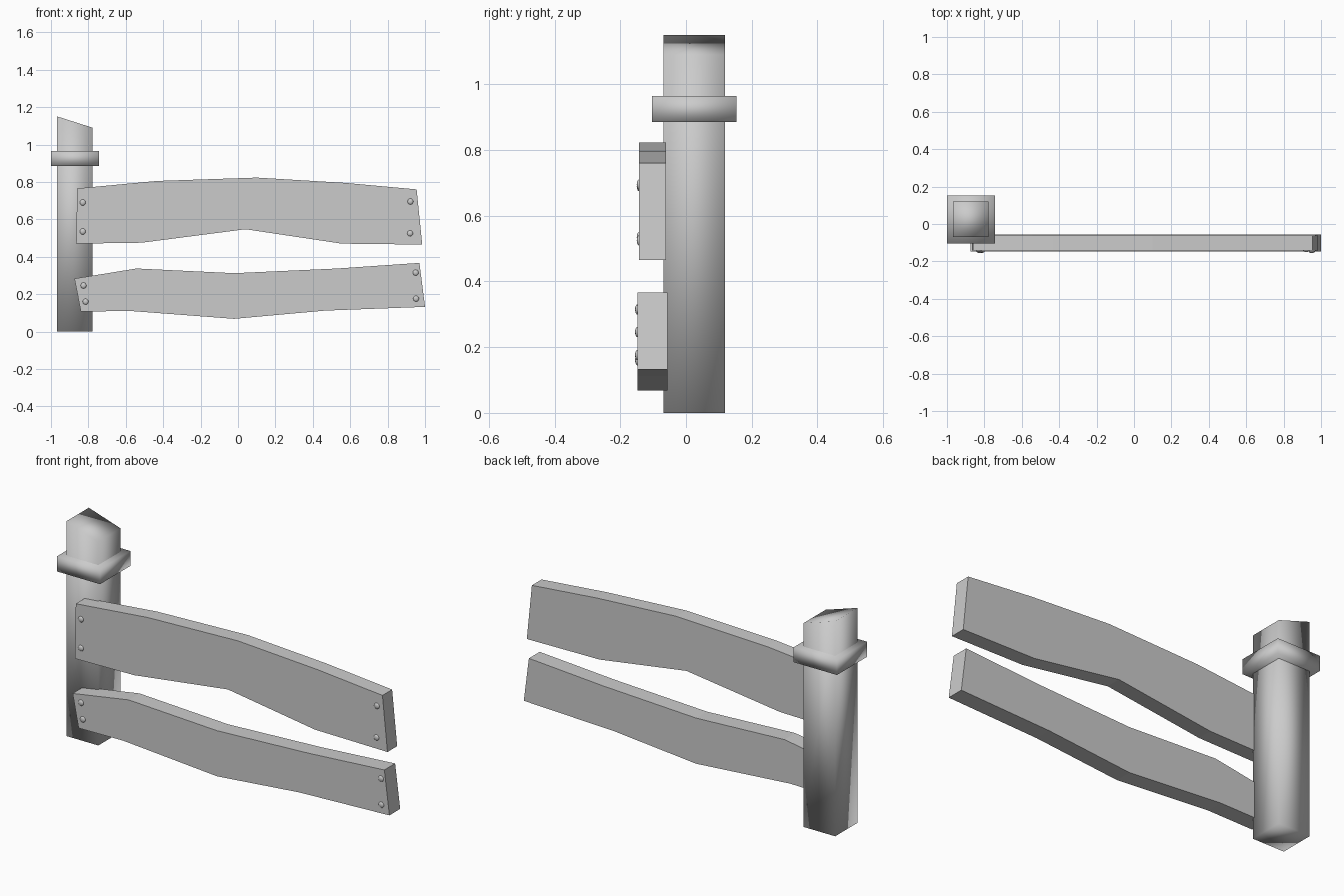
import bpy, bmesh, math

if "Cube" in bpy.data.objects:
    bpy.data.objects.remove(bpy.data.objects["Cube"])


def finish(name, bm, smooth=False):
    bmesh.ops.recalc_face_normals(bm, faces=bm.faces[:])
    for f in bm.faces:
        f.smooth = smooth
    me = bpy.data.meshes.new(name)
    bm.to_mesh(me)
    bm.free()
    ob = bpy.data.objects.new(name, me)
    bpy.context.collection.objects.link(ob)
    return ob


def loft(bm, rings):
    """Bridge equal-sided vertex rings and cap both ends."""
    vs = [[bm.verts.new(p) for p in r] for r in rings]
    n = len(vs[0])
    for a, b in zip(vs, vs[1:]):
        for i in range(n):
            j = (i + 1) % n
            bm.faces.new((a[i], a[j], b[j], b[i]))
    bm.faces.new(vs[0])
    bm.faces.new(vs[-1])


def square(half, z_left, z_right):
    cx, cy = -0.8725, 0.025
    return [(cx - half, cy - half, z_left), (cx + half, cy - half, z_right),
            (cx + half, cy + half, z_right), (cx - half, cy + half, z_left)]


# Post with a slanted top, softly shaded
bm = bmesh.new()
loft(bm, [square(0.094, 0, 0), square(0.094, 1.15, 1.09)])
finish("post", bm, True)

# Square collar around the post
bm = bmesh.new()
loft(bm, [square(0.128, 0.885, 0.885), square(0.128, 0.965, 0.965)])
finish("post_collar", bm, True)


# Warped boards: top and bottom outlines, bolted at both ends
def board(name, top, bottom, y0, y1, bolts):
    bm = bmesh.new()
    loft(bm, [[(t[0], y0, t[1]), (t[0], y1, t[1]),
               (b[0], y1, b[1]), (b[0], y0, b[1])] for t, b in zip(top, bottom)])
    finish(name, bm)
    for i, (x, z) in enumerate(bolts):
        bm = bmesh.new()
        bmesh.ops.create_uvsphere(bm, u_segments=12, v_segments=8, radius=0.016)
        bmesh.ops.scale(bm, vec=(1, 0.5, 1), verts=bm.verts[:])
        ob = finish(f"{name}_bolt_{i + 1}", bm, True)
        ob.location = (x, y0 + 0.001, z)


board("upper_board",
      [(-0.86, 0.765), (-0.435, 0.805), (0.10, 0.823), (0.57, 0.795), (0.955, 0.76)],
      [(-0.865, 0.47), (-0.515, 0.475), (0.04, 0.547), (0.555, 0.47), (0.985, 0.465)],
      -0.143, -0.061,
      [(-0.83, 0.69), (-0.83, 0.535), (0.922, 0.695), (0.92, 0.525)])
board("lower_board",
      [(-0.875, 0.283), (-0.543, 0.337), (-0.02, 0.312), (0.53, 0.337), (0.97, 0.367)],
      [(-0.84, 0.107), (-0.575, 0.11), (-0.02, 0.068), (0.465, 0.112), (1.0, 0.132)],
      -0.148, -0.057,
      [(-0.826, 0.246), (-0.815, 0.16), (0.95, 0.315), (0.952, 0.176)])
